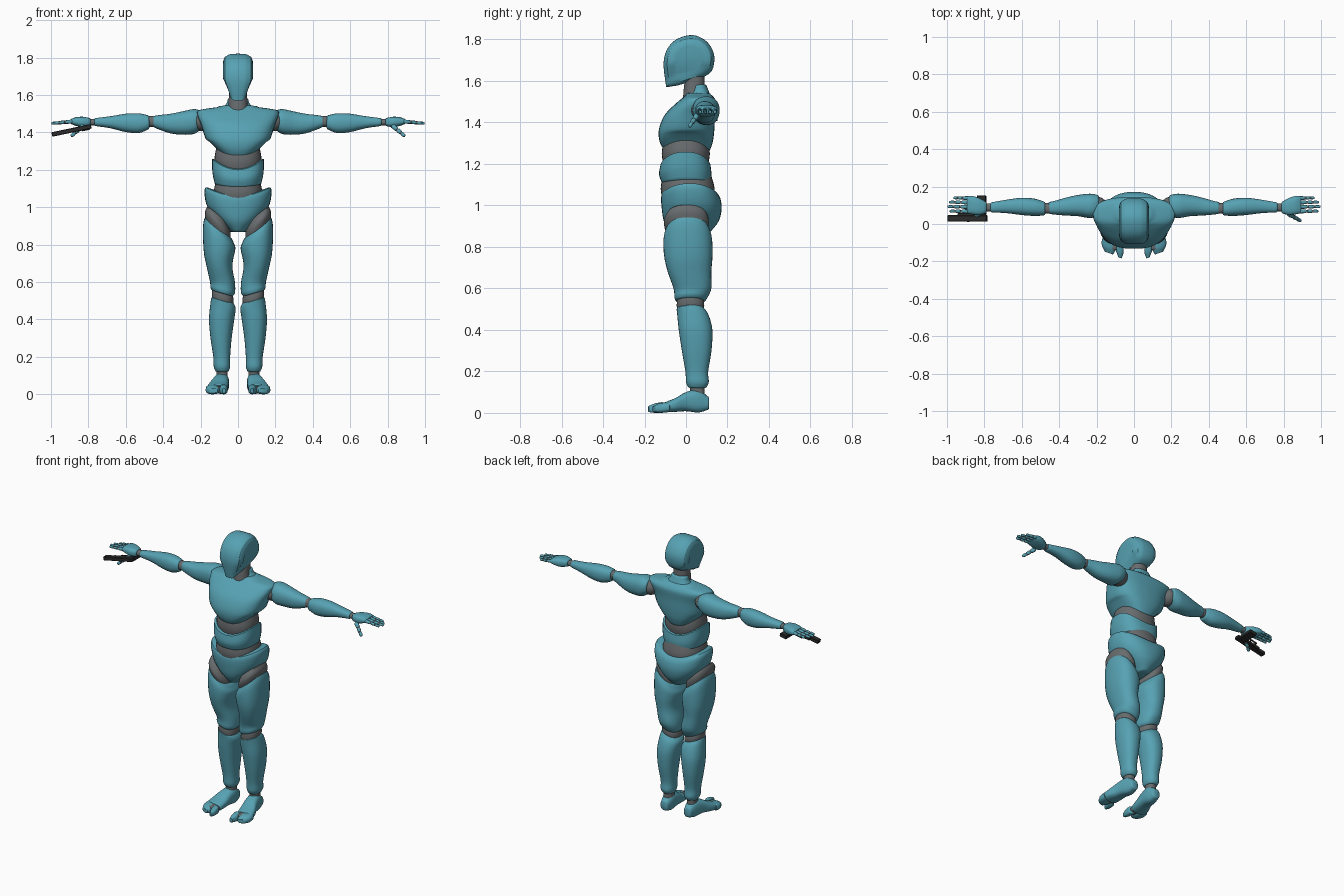
import bpy
import bmesh
import math
from mathutils import Matrix, Vector

if "Cube" in bpy.data.objects:
    bpy.data.objects.remove(bpy.data.objects["Cube"])


def material(name, colour):
    mat = bpy.data.materials.new(name)
    mat.use_nodes = True
    mat.diffuse_color = colour
    mat.node_tree.nodes["Principled BSDF"].inputs["Base Color"].default_value = colour
    return mat


TEAL = material("teal shell", (.095, .36, .45, 1))
GREY = material("grey joint", (.14, .15, .155, 1))
DARK = material("dark metal", (.025, .025, .025, 1))


def clamp(value):
    return max(0.0, min(1.0, value))


def finish(name, bm, mat, sharp=40):
    """Turn a bmesh into a shaded, coloured object."""
    bmesh.ops.recalc_face_normals(bm, faces=bm.faces)
    mesh = bpy.data.meshes.new(name)
    bm.to_mesh(mesh)
    bm.free()
    mesh.materials.append(mat)
    mesh.shade_smooth()
    mesh.set_sharp_from_angle(angle=math.radians(sharp))
    obj = bpy.data.objects.new(name, mesh)
    bpy.context.collection.objects.link(obj)
    return obj


def skin(name, rings, mat, sharp=40):
    """Bridge rings of points and close both ends."""
    bm = bmesh.new()
    loops = [[bm.verts.new(p) for p in ring] for ring in rings]
    count = len(loops[0])
    for a, b in zip(loops, loops[1:]):
        for i in range(count):
            j = (i + 1) % count
            bm.faces.new((a[i], a[j], b[j], b[i]))
    bm.faces.new(loops[0])
    bm.faces.new(loops[-1])
    return finish(name, bm, mat, sharp)


def refine(rows, steps=4):
    """Smooth curve through every row of numbers."""
    out = []
    for i in range(len(rows) - 1):
        p0, p1 = rows[max(i - 1, 0)], rows[i]
        p2, p3 = rows[i + 1], rows[min(i + 2, len(rows) - 1)]
        for k in range(steps):
            t = k / steps
            out.append([b + t * (c - a) / 2 + t * t * (a - 2.5 * b + 2 * c - d / 2)
                        + t ** 3 * (1.5 * (b - c) + (d - a) / 2)
                        for a, b, c, d in zip(p0, p1, p2, p3)])
    return out + [list(rows[-1])]


def cap(row, direction, scale, reach):
    t, a, b, c, d = row
    u, v = (a + b) / 2, (c + d) / 2
    return [t + direction * reach] + [m + (e - m) * scale for m, e in ((u, a), (u, b), (v, c), (v, d))]


def tube(name, rows, mat, axis="Z", power=2.3, warp=None, side=1, reach=.008):
    """Loft superellipses; each row is position, low, high, low, high."""
    rows = refine(rows)
    d = 1 if rows[-1][0] > rows[0][0] else -1
    rows = ([cap(rows[0], -d, .75, reach), cap(rows[0], -d, .93, reach * .6)] + rows
            + [cap(rows[-1], d, .93, reach * .6), cap(rows[-1], d, .75, reach)])
    rings = []
    for t, a, b, c, e in rows:
        ring = []
        for i in range(32):
            angle = math.tau * i / 32
            cs, sn = math.cos(angle), math.sin(angle)
            u = (a + b) / 2 + (b - a) / 2 * math.copysign(abs(cs) ** (2 / power), cs)
            v = (c + e) / 2 + (e - c) / 2 * math.copysign(abs(sn) ** (2 / power), sn)
            p = Vector({"Z": (u, v, t), "X": (t, u, v), "Y": (u, t, v)}[axis])
            if warp:
                p = Vector(warp(*p))
            p.x *= side
            ring.append(p)
        rings.append(ring)
    return skin(name, rings, mat)


def torso(name, rows, mat, **options):
    return tube(name, [(z, -w, w, lo, hi) for z, w, lo, hi in rows], mat, **options)


def ball(name, centre, size, mat):
    bm = bmesh.new()
    bmesh.ops.create_uvsphere(bm, u_segments=24, v_segments=14, radius=1,
                              matrix=Matrix.Translation(centre) @ Matrix.Diagonal((*size, 1)))
    return finish(name, bm, mat)


def link(name, start, end, r0, r1, mat):
    """Tapered rod with rounded ends between two points."""
    start, end = Vector(start), Vector(end)
    way = end - start
    turn = way.to_track_quat("Z", "Y")
    rings = []
    for t, r in ((0, r0 * .6), (.1, r0), (.5, (r0 + r1) * .52), (.88, r1), (1, r1 * .55)):
        rings.append([start + way * t + turn @ Vector((r * math.cos(math.tau * i / 12),
                     r * math.sin(math.tau * i / 12), 0)) for i in range(12)])
    return skin(name, rings, mat, 50)


def box(name, centre, size, tilt, mat):
    bm = bmesh.new()
    bmesh.ops.create_cube(bm, size=1, matrix=Matrix.Translation(centre)
                          @ Matrix.Rotation(tilt, 4, "Y") @ Matrix.Diagonal((*size, 1)))
    bmesh.ops.bevel(bm, geom=bm.edges[:], offset=.003, segments=1, affect="EDGES")
    return finish(name, bm, mat, 20)


# Head: side outline stacked across the width, narrowing to the chin
outline = refine([(-.095, 1.57), (-.104, 1.63), (-.108, 1.69), (-.093, 1.75), (-.055, 1.795),
                  (0, 1.818), (.05, 1.818), (.1, 1.79), (.13, 1.745), (.137, 1.7),
                  (.125, 1.65), (.09, 1.622), (.03, 1.6), (-.04, 1.578)], 3)
layers = [(.081, .55), (.078, .72), (.07, .86), (.05, .96), (.035, .995), (0, 1)]
layers = [(-x, s) for x, s in layers] + [(x, s) for x, s in layers[-2::-1]]
skin("head", [[(x * (1 - .4 * clamp((1.68 - z) / .1)), .015 + (y - .015) * s, 1.7 + (z - 1.7) * s)
               for y, z in outline] for x, s in layers], TEAL, 32)

# Neck and torso
torso("neck", [(1.51, .055, -.015, .095), (1.57, .05, -.01, .09), (1.65, .048, 0, .09)], GREY)
torso("collar", [(1.51, .11, .02, .125), (1.55, .065, .025, .11), (1.575, .056, .03, .1)], TEAL)
torso("chest", [(1.265, .1, -.105, .115), (1.31, .145, -.128, .13), (1.37, .175, -.13, .137),
                (1.44, .197, -.1, .14), (1.495, .218, -.045, .145), (1.52, .205, -.015, .135),
                (1.535, .11, 0, .12)], TEAL, power=2.6,
      warp=lambda x, y, z: (x, y, z + .07 * (x / .15) ** 2 * clamp((1.36 - z) / .1)))
torso("upper_waist", [(1.17, .1, -.1, .1), (1.25, .126, -.117, .115), (1.34, .11, -.1, .1)], GREY)
torso("abdomen", [(1.11, .125, -.117, .118), (1.15, .137, -.13, .123), (1.2, .138, -.122, .117)],
      TEAL, power=2.5, warp=lambda x, y, z: (x, y, z + (x / .13) ** 2 * (.02 + .35 * (z - 1.11))))
torso("lower_waist", [(1.02, .12, -.11, .13), (1.08, .13, -.122, .138), (1.15, .115, -.11, .12)], GREY)
torso("pelvis", [(.875, .045, -.08, .12), (.925, .105, -.107, .158), (.985, .163, -.117, .172),
                 (1.035, .18, -.12, .165), (1.06, .172, -.115, .15)], TEAL,
      warp=lambda x, y, z: (x, y, z + (x / .17) ** 2 * .045 * clamp((z - .95) / .1)))


def hip_slope(x, y, z):
    upper = .8 * (x - .1) * clamp((z - .73) / .14)
    lower = .3 * (x - .085) * clamp((.62 - z) / .08)
    return x, y, z + upper + lower


def shin_slope(x, y, z):
    return x, y, z + .3 * (x - .085) * clamp((z - .42) / .08)


def toe_slope(x, y, z):
    return x, y + .35 * (x - .07), z


for label, s in (("left_", 1), ("right_", -1)):
    # Leg
    tube(label + "hip", [(.86, .04, .172, -.09, .1), (.91, .04, .177, -.107, .11),
                         (.95, .05, .165, -.09, .1)], GREY, warp=hip_slope, side=s)
    tube(label + "thigh", [(.88, .027, .178, -.094, .11), (.84, .014, .187, -.108, .125),
                           (.76, .02, .184, -.106, .128), (.68, .03, .167, -.088, .122),
                           (.6, .016, .15, -.06, .122), (.56, .016, .148, -.056, .105),
                           (.545, .025, .143, -.052, .095)], TEAL, warp=hip_slope, side=s)
    tube(label + "knee", [(.48, .03, .135, -.04, .08), (.52, .024, .14, -.045, .088),
                          (.56, .03, .135, -.04, .08)], GREY, warp=hip_slope, side=s)
    tube(label + "shin", [(.5, .02, .142, -.045, .09), (.47, .012, .148, -.042, .11),
                          (.4, .02, .155, -.035, .127), (.3, .034, .147, -.02, .123),
                          (.2, .042, .132, -.003, .107), (.15, .042, .13, 0, .11),
                          (.128, .048, .122, .008, .102)], TEAL, warp=shin_slope, side=s)
    tube(label + "ankle", [(.08, .055, .115, .02, .09), (.14, .055, .115, .02, .09)], GREY, side=s)
    tube(label + "foot", [(.103, .058, .112, .014, .08), (.06, .048, .125, .002, .113),
                          (0, .05, .14, .008, .1), (-.05, .054, .16, .005, .072),
                          (-.09, .06, .168, .003, .056)], TEAL, axis="Y", power=2.6, side=s)
    tube(label + "toe_joint", [(-.08, .065, .162, .008, .05), (-.13, .065, .16, .008, .045)],
         GREY, axis="Y", side=s)
    for toe, x0, x1, tip in (("big_toe", .056, .098, -.175), ("outer_toes", .1, .172, -.17)):
        tube(label + toe, [(-.118, x0, x1, .002, .052), (-.15, x0, x1, 0, .046),
                           (tip, x0 + .008, x1 - .012, .003, .036)],
             TEAL, axis="Y", power=2.6, warp=toe_slope, side=s)

    # Arm
    ball(label + "shoulder", (.195 * s, .085, 1.462), (.055, .06, .055), GREY)
    tube(label + "upper_arm", [(.195, .045, .155, 1.42, 1.515), (.235, .032, .162, 1.392, 1.525),
                               (.3, .042, .155, 1.388, 1.512), (.36, .045, .142, 1.395, 1.5),
                               (.42, .05, .125, 1.415, 1.493), (.45, .054, .118, 1.428, 1.488)],
         TEAL, axis="X", side=s)
    tube(label + "elbow", [(.44, .055, .112, 1.43, 1.487), (.5, .055, .112, 1.43, 1.487)],
         GREY, axis="X", side=s)
    tube(label + "forearm", [(.482, .046, .12, 1.415, 1.492), (.53, .043, .135, 1.397, 1.502),
                             (.6, .048, .14, 1.402, 1.5), (.68, .058, .13, 1.422, 1.487),
                             (.76, .062, .116, 1.434, 1.477)], TEAL, axis="X", side=s)
    tube(label + "wrist", [(.75, .068, .11, 1.438, 1.472), (.81, .068, .11, 1.438, 1.472)],
         GREY, axis="X", side=s)
    tube(label + "palm", [(.797, .056, .122, 1.433, 1.478), (.83, .047, .14, 1.428, 1.484),
                          (.865, .052, .15, 1.435, 1.482), (.885, .056, .15, 1.442, 1.475)],
         TEAL, axis="X", power=2.8, side=s)

    # Fingers: a grey core with three shell links each
    digits = [("thumb", (.825, .055, 1.437), (.892, .016, 1.38), .013)]
    for name, y, tip in (("index", .067, .985), ("middle", .091, .998),
                         ("ring", .115, .988), ("little", .138, .965)):
        digits.append((name + "_finger", (.882, y, 1.459), (tip, y + .002, 1.449), .0105))
    for name, start, end, r in digits:
        a, b = (Vector((p[0] * s, p[1], p[2])) for p in (start, end))
        link(label + name + "_core", a, a.lerp(b, .95), r * .7, r * .6, GREY)
        for k, (t0, t1) in enumerate(((0, .4), (.43, .7), (.73, 1))):
            link(f"{label}{name}_link_{k + 1}", a.lerp(b, t0), a.lerp(b, t1),
                 r * (1 - .12 * k), r * (.88 - .1 * k), TEAL)

# Sidearm lying flat under the right palm
tilt = -math.atan2(.045, .215)
box("pistol_slide", (-.89, .03, 1.411), (.215, .034, .024), tilt, DARK)
box("pistol_frame", (-.868, .05, 1.415), (.15, .016, .02), tilt, DARK)
box("pistol_grip", (-.815, .1, 1.422), (.048, .105, .024), tilt, DARK)
box("trigger_guard_front", (-.9, .065, 1.409), (.007, .03, .012), tilt, DARK)
box("trigger_guard_bar", (-.868, .079, 1.415), (.07, .007, .012), tilt, DARK)
box("trigger", (-.862, .066, 1.416), (.006, .02, .007), tilt, DARK)
